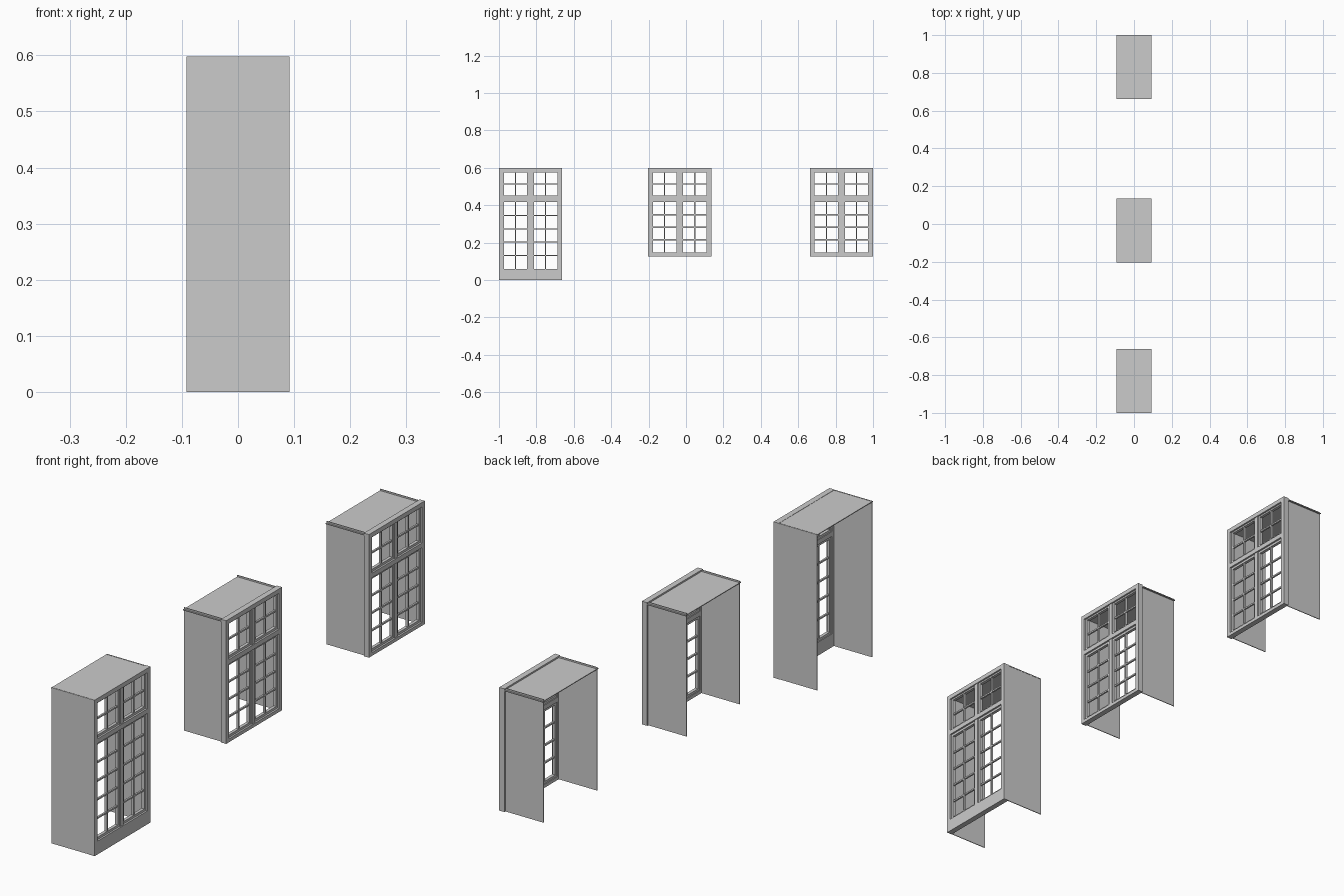
import bpy, bmesh
from mathutils import Vector

if "Cube" in bpy.data.objects:
    bpy.data.objects.remove(bpy.data.objects["Cube"])

TOP = 0.598
HALF = 0.092      # half depth of each bay in x
WIDTH = 0.338


def finish(bm, name):
    me = bpy.data.meshes.new(name)
    bm.to_mesh(me)
    bm.free()
    ob = bpy.data.objects.new(name, me)
    bpy.context.collection.objects.link(ob)
    return ob


def box(bm, x0, x1, y0, y1, z0, z1):
    vs = bmesh.ops.create_cube(bm, size=1)["verts"]
    for v in vs:
        v.co = Vector(((x0 + x1) / 2 + v.co.x * (x1 - x0),
                       (y0 + y1) / 2 + v.co.y * (y1 - y0),
                       (z0 + z1) / 2 + v.co.z * (z1 - z0)))


def ring(bm, x0, x1, y0, y1, z0, z1, w, bottom=None):
    b = bottom or w
    box(bm, x0, x1, y0, y0 + w, z0, z1)
    box(bm, x0, x1, y1 - w, y1, z0, z1)
    box(bm, x0, x1, y0 + w, y1 - w, z1 - w, z1)
    box(bm, x0, x1, y0 + w, y1 - w, z0, z0 + b)


def panel(name, corners, outward, depth):
    # thin reveal panel with a flush border and a recessed field
    bm = bmesh.new()
    f = bm.faces.new([bm.verts.new(c) for c in corners])
    f.normal_update()
    if f.normal.dot(Vector(outward)) < 0:
        f.normal_flip()
    bmesh.ops.inset_region(bm, faces=[f], thickness=0.016, depth=0)
    bmesh.ops.inset_region(bm, faces=[f], thickness=0.004, depth=-depth)
    ob = finish(bm, name)
    m = ob.modifiers.new("thickness", "SOLIDIFY")
    m.thickness = 0.003
    m.offset = -1


def bay(label, y0, z0, rows, sill, depth):
    y1 = y0 + WIDTH
    yc = (y0 + y1) / 2
    xo = HALF

    # side and top reveal panels; back and underside stay open
    for side, y, n in (("front", y0, -1), ("rear", y1, 1)):
        panel(f"{label}_{side}_reveal",
              [(-HALF, y, z0), (xo, y, z0), (xo, y, TOP), (-HALF, y, TOP)],
              (0, n, 0), depth)
    panel(f"{label}_head_reveal",
          [(-HALF, y0, TOP), (xo, y0, TOP), (xo, y1, TOP), (-HALF, y1, TOP)],
          (0, 0, 1), depth)

    # fixed outer frame with mullion and transom
    bm = bmesh.new()
    ring(bm, xo - 0.022, xo, y0, y1, z0, TOP, 0.017, sill)
    box(bm, xo - 0.022, xo - 0.003, yc - 0.009, yc + 0.009, z0 + 0.002, TOP - 0.01)
    box(bm, xo - 0.022, xo, y0 + 0.01, y1 - 0.01, 0.425, 0.443)
    finish(bm, f"{label}_window_frame")

    # sashes and glazing bars
    sashes = bmesh.new()
    bars = bmesh.new()
    zb = z0 + sill
    for a, b in ((y0 + 0.017, yc - 0.009), (yc + 0.009, y1 - 0.017)):
        for low, high, n in ((zb, 0.425, rows), (0.443, TOP - 0.014, 2)):
            w = 0.009
            ring(sashes, xo - 0.019, xo - 0.007, a, b, low, high, w)
            m = (a + b) / 2
            box(bars, xo - 0.017, xo - 0.008, m - 0.003, m + 0.003, low + w, high - w)
            pitch = (high - low - 2 * w) / n
            for i in range(1, n):
                z = low + w + pitch * i
                box(bars, xo - 0.016, xo - 0.009, a + w, b - w, z - 0.003, z + 0.003)
    finish(sashes, f"{label}_sashes")
    finish(bars, f"{label}_glazing_bars")


bay("tall_bay", -1.0, 0.0, 5, 0.051, 0.001)
bay("middle_bay", -0.203, 0.126, 4, 0.013, 0.006)
bay("end_bay", 0.662, 0.126, 4, 0.013, 0.006)
